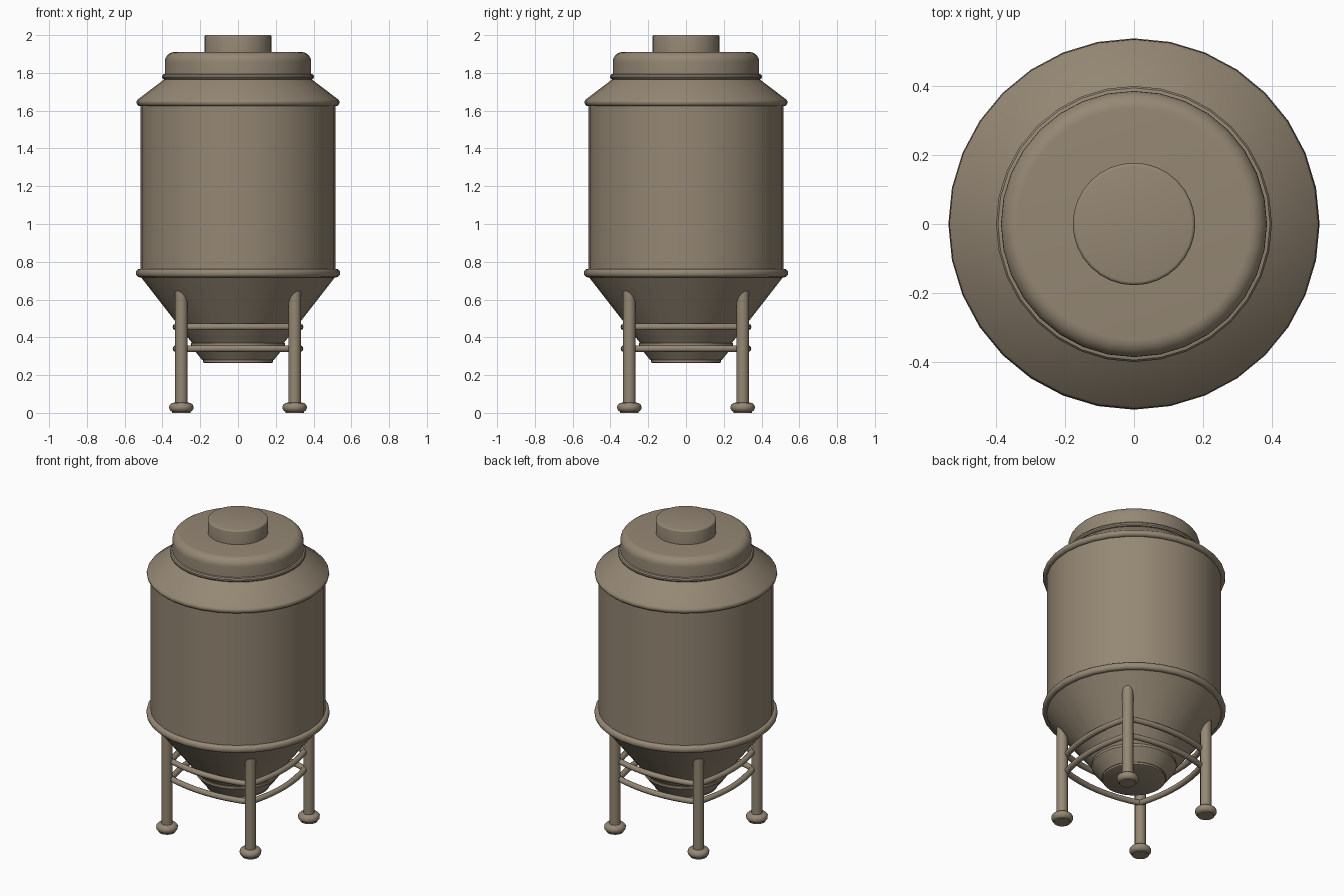
import bpy
import math
from mathutils import Vector

if "Cube" in bpy.data.objects:
    bpy.data.objects.remove(bpy.data.objects["Cube"], do_unlink=True)

metal = bpy.data.materials.new("warm_grey_metal")
metal.use_nodes = True
colour = (0.30, 0.245, 0.175, 1)
metal.diffuse_color = colour
metal.node_tree.nodes["Principled BSDF"].inputs["Base Color"].default_value = colour


def add_mesh(name, verts, faces, angle=35):
    mesh = bpy.data.meshes.new(name)
    mesh.from_pydata(verts, [], faces)
    mesh.materials.append(metal)
    obj = bpy.data.objects.new(name, mesh)
    bpy.context.collection.objects.link(obj)
    bpy.ops.object.select_all(action='DESELECT')
    obj.select_set(True)
    bpy.context.view_layer.objects.active = obj
    bpy.ops.object.shade_smooth_by_angle(angle=math.radians(angle))
    return obj


def lathe(name, profile, sides=32, centre=(0, 0)):
    """Spin (radius, height) points, listed bottom to top, and cap both ends."""
    verts, faces = [], []
    for r, z in profile:
        for i in range(sides):
            a = math.tau * i / sides
            verts.append((centre[0] + r * math.cos(a), centre[1] + r * math.sin(a), z))
    for k in range(len(profile) - 1):
        for i in range(sides):
            j = (i + 1) % sides
            faces.append((k * sides + i, k * sides + j, (k + 1) * sides + j, (k + 1) * sides + i))
    faces.append(tuple(reversed(range(sides))))
    top = (len(profile) - 1) * sides
    faces.append(tuple(range(top, top + sides)))
    return add_mesh(name, verts, faces)


def arc(r, z, size, start, end, steps=5):
    """Profile points on a rounded corner."""
    angles = [math.radians(start + (end - start) * i / steps) for i in range(steps + 1)]
    return [(r + size * math.cos(a), z + size * math.sin(a)) for a in angles]


def tube(name, path, radius, sides=10):
    """Sweep a round section along a level path."""
    verts, faces = [], []
    for k, p in enumerate(path):
        along = (path[min(k + 1, len(path) - 1)] - path[max(k - 1, 0)]).normalized()
        side = along.cross(Vector((0, 0, 1)))
        for i in range(sides):
            a = math.tau * i / sides
            verts.append(p + side * radius * math.cos(a) + Vector((0, 0, radius * math.sin(a))))
    for k in range(len(path) - 1):
        for i in range(sides):
            j = (i + 1) % sides
            faces.append((k * sides + i, (k + 1) * sides + i, (k + 1) * sides + j, k * sides + j))
    faces.append(tuple(range(sides)))
    faces.append(tuple(reversed(range((len(path) - 1) * sides, len(path) * sides))))
    return add_mesh(name, verts, faces, 50)


# Tank body, hopper and shoulder
lathe("hopper_cone", [(0.235, 0.36), (0.515, 0.72), (0.515, 0.74)])
lathe("hopper_spout", [(0.19, 0.28), (0.25, 0.355), (0.25, 0.37)])
lathe("outlet_plate", [(0.18, 0.265), (0.186, 0.268), (0.186, 0.285)])
lathe("tank_body", [(0.515, 0.73), (0.515, 1.64)])
lathe("lower_rim", [(0.50, 0.718)] + arc(0.52, 0.738, 0.02, -90, 0)
      + arc(0.52, 0.743, 0.02, 0, 90) + [(0.50, 0.763)])
lathe("shoulder", [(0.50, 1.624)] + arc(0.518, 1.644, 0.02, -90, 50) + [(0.385, 1.77)])

# Lid, its seal and the top cap
lathe("lid_seal", [(0.37, 1.765)] + arc(0.387, 1.78, 0.015, -90, 90) + [(0.37, 1.795)])
lathe("lid", [(0.387, 1.785)] + arc(0.337, 1.86, 0.05, 0, 90, 7))
lathe("top_cap", [(0.178, 1.90)] + arc(0.168, 1.99, 0.01, 0, 90, 3))

# Four legs with rounded feet
LEG = 0.30
corners = [(-1, -1), (1, -1), (1, 1), (-1, 1)]
for sx, sy in corners:
    tag = ("front" if sy < 0 else "back") + ("_left" if sx > 0 else "_right")
    place = (sx * LEG, sy * LEG)
    lathe(tag + "_leg", [(0.033, 0.03), (0.033, 0.66)], 16, place)
    lathe(tag + "_foot", [(0.05, 0.0)] + arc(0.04, 0.029, 0.025, -70, 90, 6), 16, place)

# Two levels of bowed braces between neighbouring legs
CORNER, BOW = 0.283, 0.045
for level, height in (("upper", 0.455), ("lower", 0.34)):
    for n, side in enumerate(("front", "left", "back", "right")):
        turn = n * math.pi / 2
        path = []
        for i in range(9):
            t = i / 4 - 1
            x, y = t * CORNER, -CORNER - BOW * (1 - t * t)
            path.append(Vector((x * math.cos(turn) - y * math.sin(turn),
                                x * math.sin(turn) + y * math.cos(turn), height)))
        tube(f"{level}_{side}_brace", path, 0.018)
